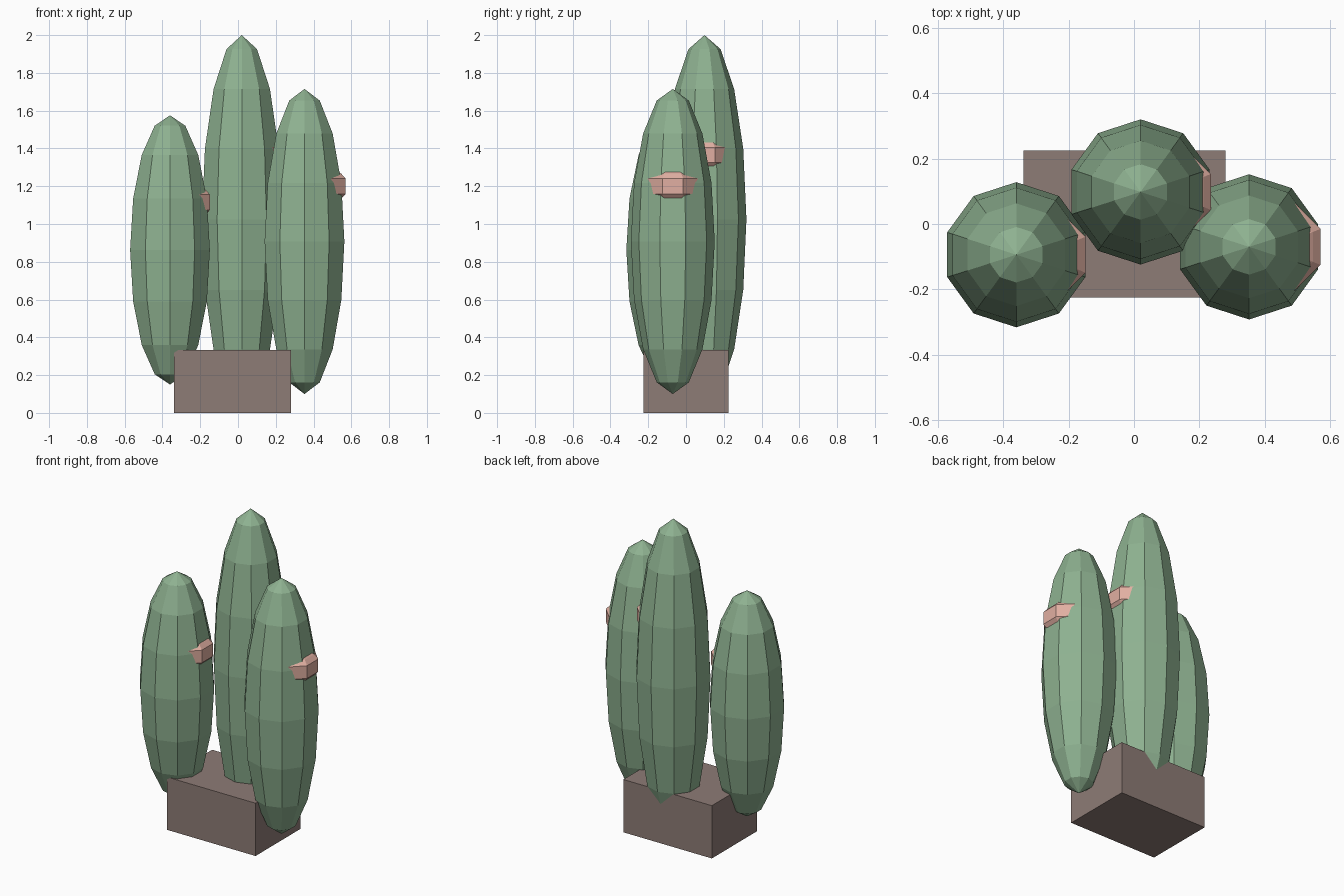
import bpy, bmesh
from math import sin, cos, pi

if "Cube" in bpy.data.objects:
    bpy.data.objects.remove(bpy.data.objects["Cube"])


def material(name, rgb):
    m = bpy.data.materials.new(name)
    m.diffuse_color = (*rgb, 1)
    m.use_nodes = True
    m.node_tree.nodes["Principled BSDF"].inputs["Base Color"].default_value = m.diffuse_color
    return m


GREEN = material("green", (0.27, 0.44, 0.28))
PINK = material("pink", (0.75, 0.43, 0.36))
BROWN = material("brown", (0.27, 0.20, 0.18))


def finish(name, bm, loc, mat):
    bmesh.ops.recalc_face_normals(bm, faces=bm.faces)
    me = bpy.data.meshes.new(name)
    bm.to_mesh(me)
    bm.free()
    me.materials.append(mat)
    ob = bpy.data.objects.new(name, me)
    ob.location = loc
    bpy.context.collection.objects.link(ob)
    return ob


def lathe(name, profile, sides, start, loc, mat, tip=None):
    """Flat-faced solid of revolution; tip closes the ends with points, else with caps."""
    bm = bmesh.new()
    rings = [[bm.verts.new((r * cos(start + 2 * pi * i / sides),
                            r * sin(start + 2 * pi * i / sides), z))
              for i in range(sides)] for r, z in profile]
    for a, b in zip(rings, rings[1:]):
        for i in range(sides):
            j = (i + 1) % sides
            bm.faces.new((a[i], a[j], b[j], b[i]))
    for ring, s in ((rings[0], -1), (rings[-1], 1)):
        if tip:
            p = bm.verts.new((0, 0, s * tip))
            for i in range(sides):
                bm.faces.new((ring[i], ring[(i + 1) % sides], p))
        else:
            bm.faces.new(ring)
    return finish(name, bm, loc, mat)


# name, x, y, bottom, top, flower offset, flower height
CACTI = [("left", -0.36, -0.094, 0.15, 1.575, 0.079, 1.115),
         ("middle", 0.02, 0.098, 0.05, 2.0, 0.082, 1.365),
         ("right", 0.352, -0.07, 0.10, 1.715, 0.085, 1.20)]
HALF_FLOWER = [(0.144, 0.04), (0.119, 0.066), (0.075, 0.10)]
FLOWER = [(r, -z) for r, z in reversed(HALF_FLOWER)] + HALF_FLOWER

for name, x, y, z0, z1, off, fz in CACTI:
    # ten-sided elongated stem
    h = (z1 - z0) / 2
    prof = [(0.222 * sin(k * pi / 8), -h * cos(k * pi / 8)) for k in range(1, 8)]
    lathe(name + "_cactus_stem", prof, 10, pi / 2, (x, y, (z0 + z1) / 2), GREEN, tip=h)
    # eight-sided flower sunk into the +x side
    lathe(name + "_flower", FLOWER, 8, pi / 8, (x + off, y, fz), PINK)

# planter box
bm = bmesh.new()
bmesh.ops.create_cube(bm, size=1)
bmesh.ops.scale(bm, vec=(0.618, 0.45, 0.333), verts=bm.verts)
finish("planter", bm, (-0.029, 0, 0.1665), BROWN)
